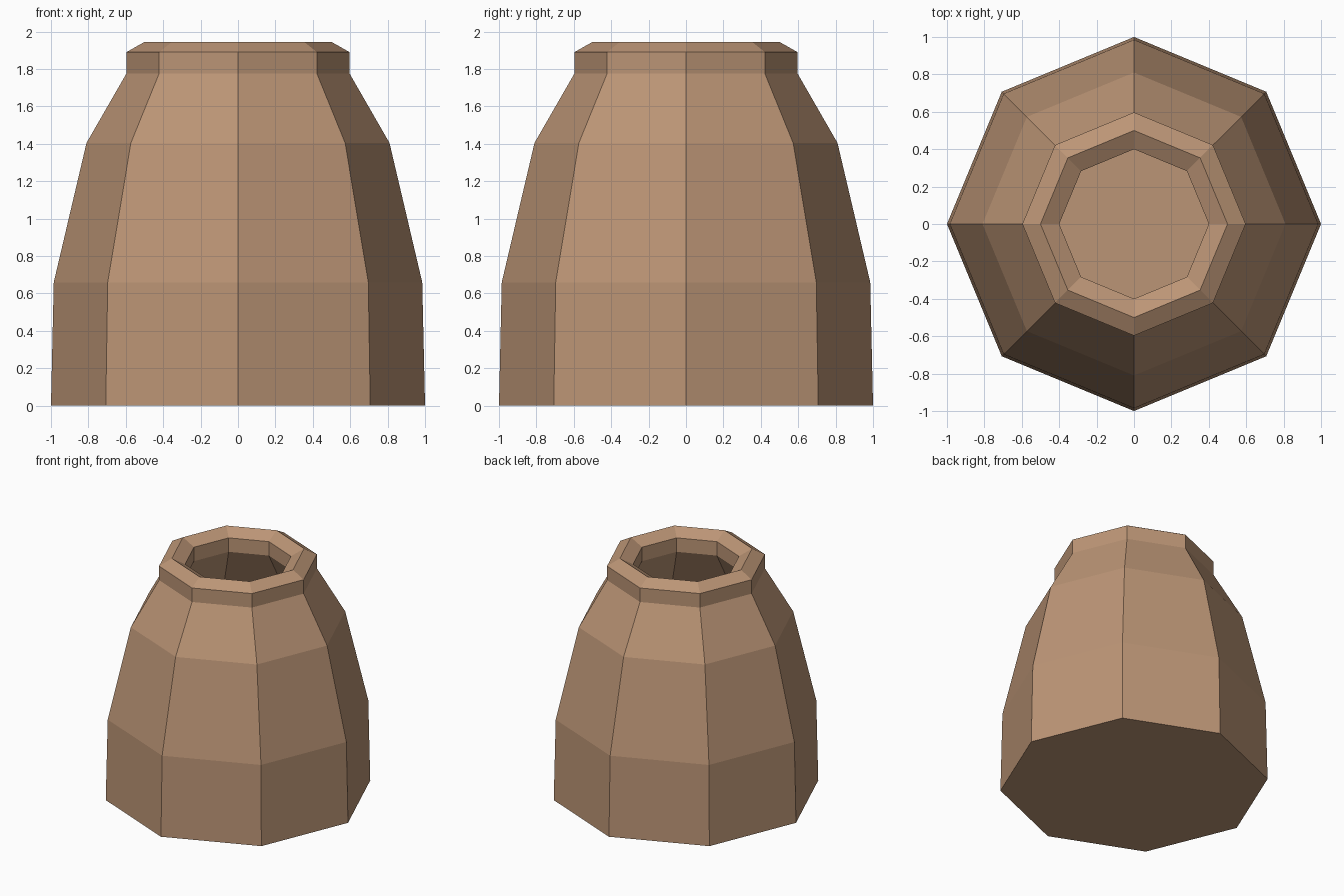
import bpy, bmesh, math

if "Cube" in bpy.data.objects:
    bpy.data.objects.remove(bpy.data.objects["Cube"])

SIDES = 8

# Clay material
clay = bpy.data.materials.new("clay brown")
clay.diffuse_color = (0.50, 0.30, 0.18, 1)
clay.use_nodes = True
clay.node_tree.nodes["Principled BSDF"].inputs["Base Color"].default_value = clay.diffuse_color


def lathe(name, profile, mat):
    """Spin (radius, height) points into a faceted closed shell."""
    bm = bmesh.new()
    rings = []
    for r, z in profile:
        rings.append([bm.verts.new((r * math.cos(2 * math.pi * i / SIDES),
                                    r * math.sin(2 * math.pi * i / SIDES), z))
                      for i in range(SIDES)])
    for a, b in zip(rings, rings[1:]):
        for i in range(SIDES):
            j = (i + 1) % SIDES
            bm.faces.new((a[i], a[j], b[j], b[i]))
    bm.faces.new(rings[0][::-1])   # underside
    bm.faces.new(rings[-1])        # inner floor
    bmesh.ops.recalc_face_normals(bm, faces=bm.faces)
    me = bpy.data.meshes.new(name)
    bm.to_mesh(me)
    bm.free()
    me.materials.append(mat)
    ob = bpy.data.objects.new(name, me)
    bpy.context.collection.objects.link(ob)
    return ob


# Outer wall, bevelled rim, then the hollow inside down to the floor
outer = [(1.0, 0), (0.985, 0.66), (0.81, 1.405), (0.597, 1.775), (0.597, 1.89)]
rim = [(0.5, 1.945), (0.4, 1.89)]
inner = [(0.4, 1.775), (0.61, 1.405), (0.785, 0.66), (0.8, 0.1)]
lathe("clay_pot", outer + rim + inner, clay)
